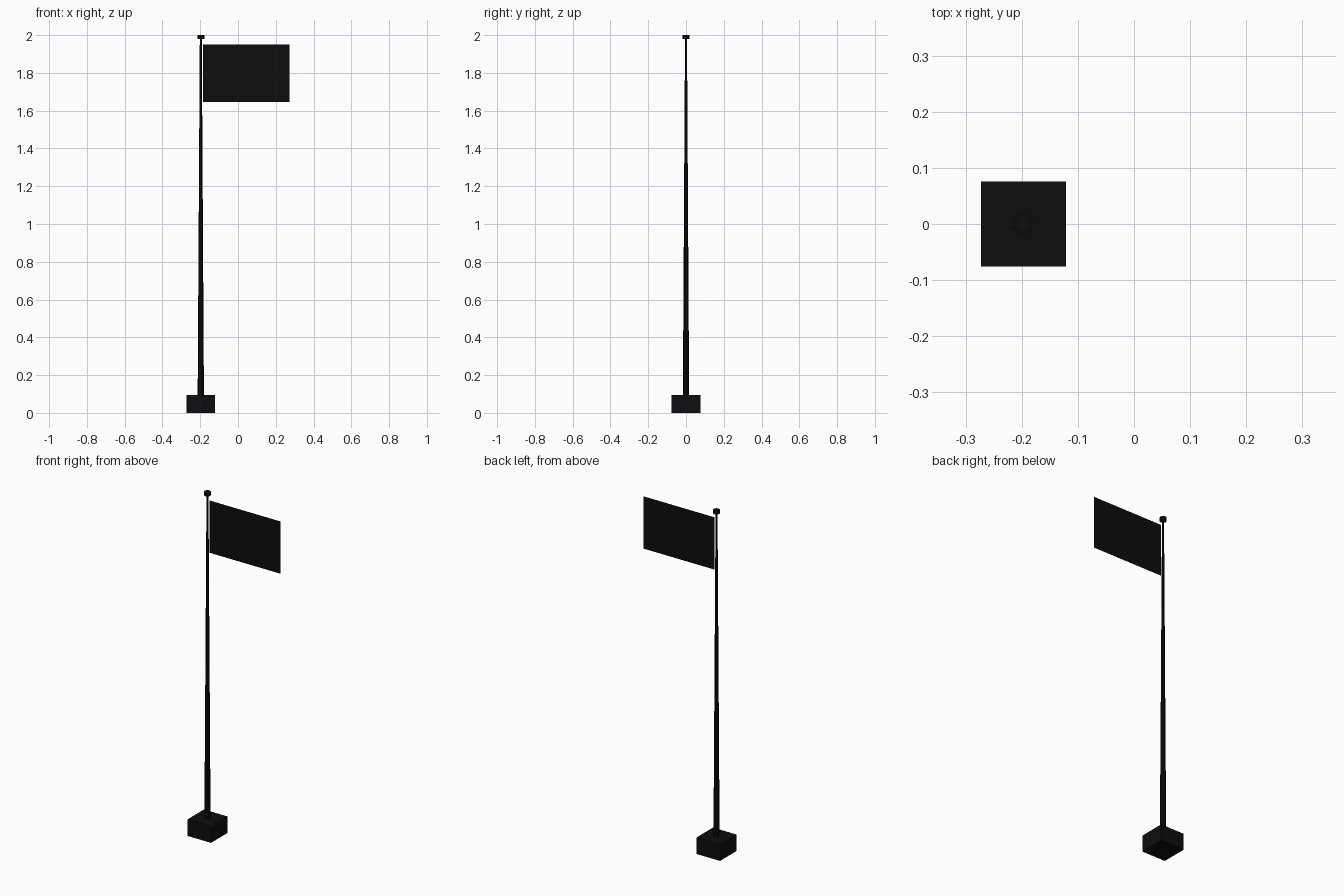
import bpy

if "Cube" in bpy.data.objects:
    bpy.data.objects.remove(bpy.data.objects["Cube"])

# One near-black colour for everything
black = bpy.data.materials.new("black")
black.diffuse_color = (0.004, 0.004, 0.004, 1)
black.use_nodes = True
black.node_tree.nodes["Principled BSDF"].inputs["Base Color"].default_value = black.diffuse_color

POLE_X = -0.197


def finish(name):
    ob = bpy.context.object
    ob.name = name
    ob.data.materials.append(black)
    return ob


def tapered(name, r_low, r_high, z_low, z_high, sides=8):
    bpy.ops.mesh.primitive_cone_add(
        vertices=sides, radius1=r_low, radius2=r_high, depth=z_high - z_low,
        location=(POLE_X, 0, (z_low + z_high) / 2))
    return finish(name)


# Square base block
bpy.ops.mesh.primitive_cube_add(size=1, location=(POLE_X, 0, 0.048))
base = finish("base")
base.scale = (0.152, 0.152, 0.096)

# Tapering pole and the small cap on top
tapered("pole", 0.0166, 0.0053, 0.096, 1.98)
tapered("pole_cap", 0.0186, 0.0186, 1.979, 2.0)

# Flag: a single flat sheet facing the front
bpy.ops.mesh.primitive_plane_add(size=1, location=(0.044, 0, 1.799),
                                 rotation=(1.5707963, 0, 0))
flag = finish("flag")
flag.scale = (0.458, 0.305, 1)
